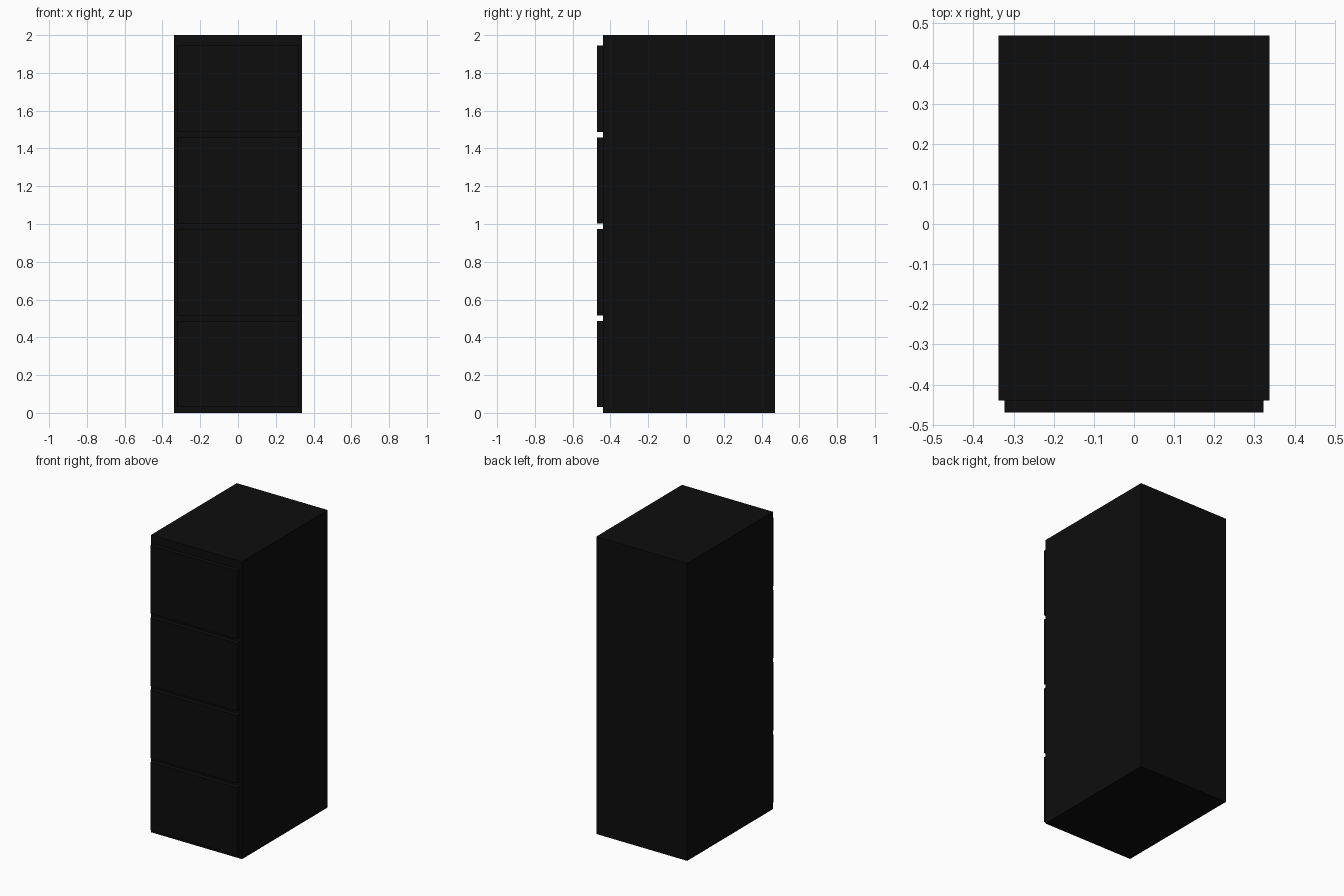
import bpy

if "Cube" in bpy.data.objects:
    bpy.data.objects.remove(bpy.data.objects["Cube"])

# Single near-black finish
black = bpy.data.materials.new("black_paint")
black.diffuse_color = (0.004, 0.004, 0.004, 1.0)
black.use_nodes = True
black.node_tree.nodes["Principled BSDF"].inputs["Base Color"].default_value = black.diffuse_color


def box(name, x, y, z):
    """Box spanning the given (min, max) ranges."""
    bpy.ops.mesh.primitive_cube_add(size=1)
    ob = bpy.context.object
    ob.name = name
    for v in ob.data.vertices:
        v.co = [r[0] if c < 0 else r[1] for c, r in zip(v.co, (x, y, z))]
    ob.data.materials.append(black)
    return ob


# Cabinet body
box("cabinet_body", (-0.338, 0.338), (-0.44, 0.47), (0, 2))

# Four drawer fronts, evenly stacked with narrow gaps
height, gap, bottom = 0.457, 0.0287, 0.03
for i in range(4):
    z = bottom + i * (height + gap)
    box(f"drawer_front_{i + 1}", (-0.323, 0.323), (-0.47, -0.44), (z, z + height))
